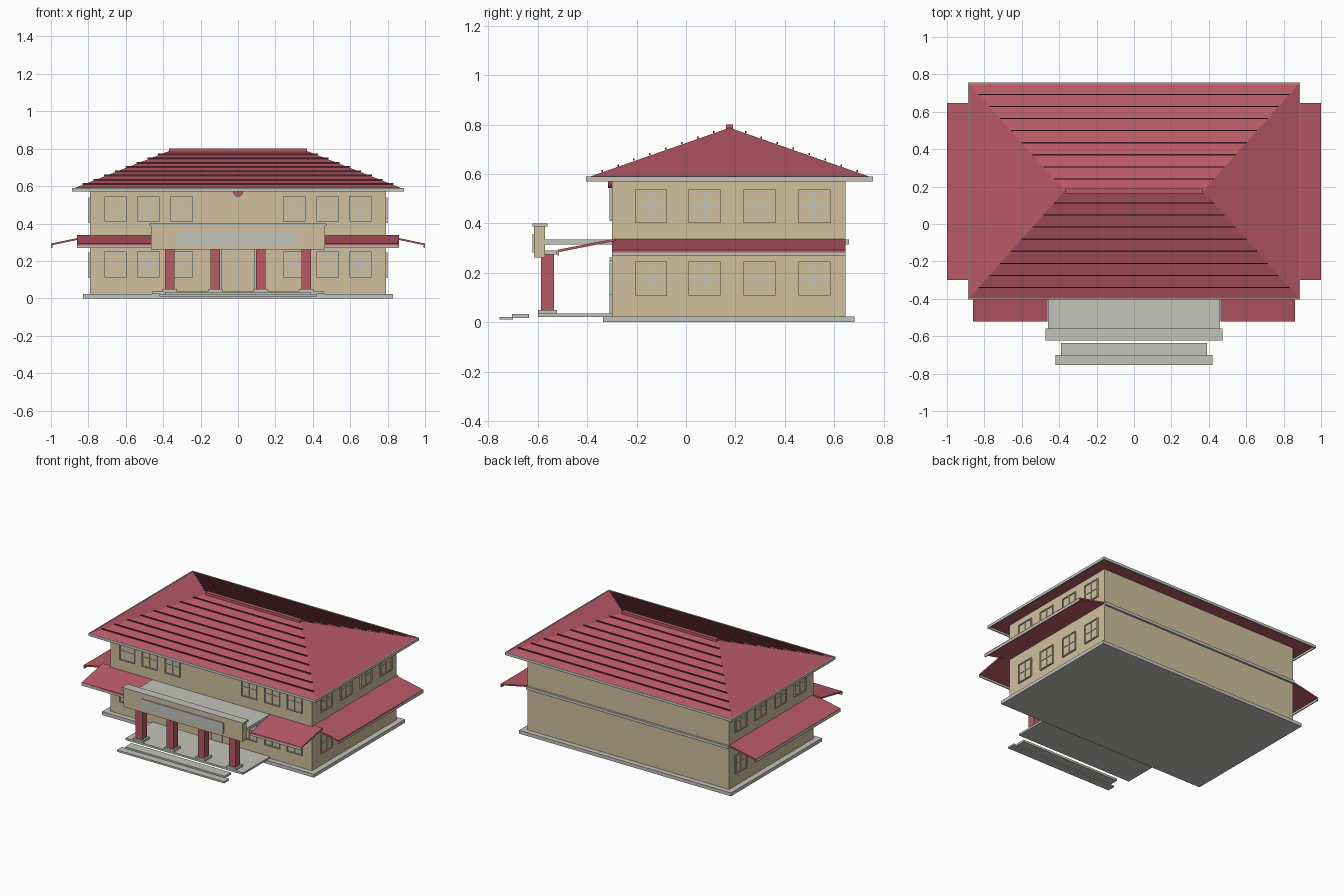
import bpy, bmesh, math
from mathutils import Matrix

if "Cube" in bpy.data.objects:
    bpy.data.objects.remove(bpy.data.objects["Cube"])


def mat(name, rgb):
    m = bpy.data.materials.new(name)
    m.diffuse_color = (*rgb, 1)
    m.use_nodes = True
    m.node_tree.nodes["Principled BSDF"].inputs["Base Color"].default_value = m.diffuse_color
    return m


BEIGE = mat("beige wall", (0.63, 0.53, 0.34))
RED = mat("brick red", (0.485, 0.102, 0.133))
DARK = mat("dark red", (0.15, 0.03, 0.04))
GREY = mat("pale grey", (0.55, 0.55, 0.51))


def finish(name, bm, m):
    bmesh.ops.recalc_face_normals(bm, faces=bm.faces)
    me = bpy.data.meshes.new(name)
    bm.to_mesh(me)
    bm.free()
    me.materials.append(m)
    ob = bpy.data.objects.new(name, me)
    bpy.context.collection.objects.link(ob)
    return ob


def boxes(name, m, *bounds):
    """One object of boxes, each (x0, x1, y0, y1, z0, z1)."""
    bm = bmesh.new()
    for x0, x1, y0, y1, z0, z1 in bounds:
        t = Matrix.Translation(((x0 + x1) / 2, (y0 + y1) / 2, (z0 + z1) / 2))
        s = Matrix.Diagonal((abs(x1 - x0), abs(y1 - y0), z1 - z0, 1))
        bmesh.ops.create_cube(bm, size=1, matrix=t @ s)
    return finish(name, bm, m)


def extrude(name, m, profile, axis, a, b):
    """Extrude a 2D profile (horizontal, z) along x or y between a and b."""
    bm = bmesh.new()
    ends = []
    for p in (a, b):
        ends.append([bm.verts.new((p, h, z) if axis == 'x' else (h, p, z)) for h, z in profile])
    n = len(profile)
    for e in ends:
        bm.faces.new(e)
    for i in range(n):
        j = (i + 1) % n
        bm.faces.new((ends[0][i], ends[0][j], ends[1][j], ends[1][i]))
    return finish(name, bm, m)


# Main body and plinth
boxes("plinth", GREY, (-.83, .83, -.336, .682, 0, .024))
boxes("walls", BEIGE, (-.79, .79, -.30, .646, .02, .582))
boxes("back_band", GREY, (-.79, .79, .64, .66, .315, .335))

# Hip roof with fascia ring, ridge cap and tile ribs
X, Y0, Y1, RX, YC, ZE, ZR = .888, -.404, .757, .37, .1765, .584, .787
bm = bmesh.new()
low = [bm.verts.new(p) for p in ((-X, Y0, ZE), (X, Y0, ZE), (X, Y1, ZE), (-X, Y1, ZE))]
l, r = bm.verts.new((-RX, YC, ZR)), bm.verts.new((RX, YC, ZR))
for f in ((low[0], low[1], r, l), (low[1], low[2], r), (low[2], low[3], l, r), (low[3], low[0], l), low):
    bm.faces.new(f)
finish("roof", bm, RED)
t = .007
boxes("eave_fascia", GREY, (-X, X, Y0, Y0 + t, .57, .589), (-X, X, Y1 - t, Y1, .57, .589),
      (-X, -X + t, Y0, Y1, .57, .589), (X - t, X, Y0, Y1, .57, .589))
boxes("ridge_cap", RED, (-RX, RX, YC - .014, YC + .014, .782, .8))
ribs = []
for k in range(1, 9):
    u = k / 9
    hx, z = RX + (X - RX) * u, ZR - (ZR - ZE) * u
    for s in (-1, 1):
        y = YC + s * (Y1 - YC) * u
        ribs.append((-hx, hx, y - .003, y + .003, z + .002, z + .010))
boxes("tile_ribs", DARK, *ribs)

# Small round ornament under the front eave
bm = bmesh.new()
bmesh.ops.create_cone(bm, cap_ends=True, segments=16, radius1=.027, radius2=.027, depth=.016,
                      matrix=Matrix.Translation((0, -.307, .571)) @ Matrix.Rotation(math.pi / 2, 4, 'X'))
finish("eave_ornament", bm, RED)

# Awnings between the floors, on both sides and the front
for s, n in ((-1, "left"), (1, "right")):
    extrude(n + "_side_awning", RED, [(s * .785, .338), (s * 1, .293), (s * 1, .283), (s * .785, .328)],
            'y', -.30, .646)
    boxes(n + "_side_awning_edge", GREY, (s * .993, s * 1, -.30, .646, .27, .291))
    extrude(n + "_front_awning", RED, [(-.285, .339), (-.52, .293), (-.52, .283), (-.285, .329)],
            'x', s * .463, s * .86)
    boxes(n + "_front_awning_edge", GREY, (s * .463, s * .86, -.52, -.513, .27, .292))

# Porch floor, steps, canopy
boxes("porch_floor", GREY, (-.46, .46, -.60, -.30, .022, .036))
boxes("steps", GREY, (-.39, .39, -.705, -.635, .018, .033), (-.42, .42, -.755, -.70, .01, .022))
boxes("porch_canopy", GREY, (-.46, .46, -.58, -.30, .315, .335))
boxes("porch_beam", BEIGE, (-.465, .465, -.615, -.57, .262, .39))
boxes("porch_beam_cap", GREY, (-.473, .473, -.622, -.56, .387, .4))
boxes("blank_sign_plate", GREY, (-.32, .32, -.622, -.612, .283, .358))

# Columns with bases and capitals
cols, blocks = [], []
for x in (-.365, -.122, .122, .365):
    cols.append((x - .026, x + .026, -.586, -.534, .04, .28))
    for z0, z1 in ((.034, .05), (.275, .29)):
        blocks.append((x - .038, x + .038, -.598, -.522, z0, z1))
boxes("columns", RED, *cols)
boxes("column_blocks", GREY, *blocks)


# Windows: ring frame, pane and cross bars, laid on a wall
def window_parts(c, w, z0, z1, wall, sign, side):
    def put(a0, a1, b0, b1, d):
        e = wall + sign * d
        lo, hi = min(wall, e), max(wall, e)
        return (lo, hi, a0, a1, b0, b1) if side else (a0, a1, lo, hi, b0, b1)
    f, zc = .007, (z0 + z1) / 2
    ring = [put(c - w, c - w + f, z0, z1, .009), put(c + w - f, c + w, z0, z1, .009),
            put(c - w, c + w, z0, z0 + f, .009), put(c - w, c + w, z1 - f, z1, .009)]
    cross = [put(c - .003, c + .003, z0, z1, .007), put(c - w, c + w, zc - .003, zc + .003, .007)]
    return ring, cross, [put(c - w, c + w, z0, z1, .003)]


for s, n in ((-1, "left"), (1, "right")):
    ring, cross, pane = [], [], []
    for c in (-.142, .075, .298, .52):
        for z0, z1 in ((.108, .246), (.402, .538)):
            a, b, p = window_parts(c, .065, z0, z1, s * .79, s, True)
            ring += a
            cross += b
            pane += p
    boxes(n + "_window_frames", BEIGE, *ring)
    boxes(n + "_window_bars", GREY, *cross)
    boxes(n + "_window_panes", BEIGE, *pane)

bars, pane = [], []
for c in (.30, .48, .655):
    for s in (-1, 1):
        for z0, z1 in ((.112, .25), (.41, .545)):
            a, b, p = window_parts(s * c, .06, z0, z1, -.30, -1, False)
            bars += a + b
            pane += p
boxes("front_window_frames", GREY, *bars)
boxes("front_window_panes", BEIGE, *pane)

# Front door
boxes("door_frame", GREY, (-.09, -.08, -.309, -.30, .036, .262), (.08, .09, -.309, -.30, .036, .262),
      (-.09, .09, -.309, -.30, .252, .262), (-.004, .004, -.306, -.30, .036, .255))
boxes("door_panel", BEIGE, (-.085, .085, -.304, -.30, .036, .258))
